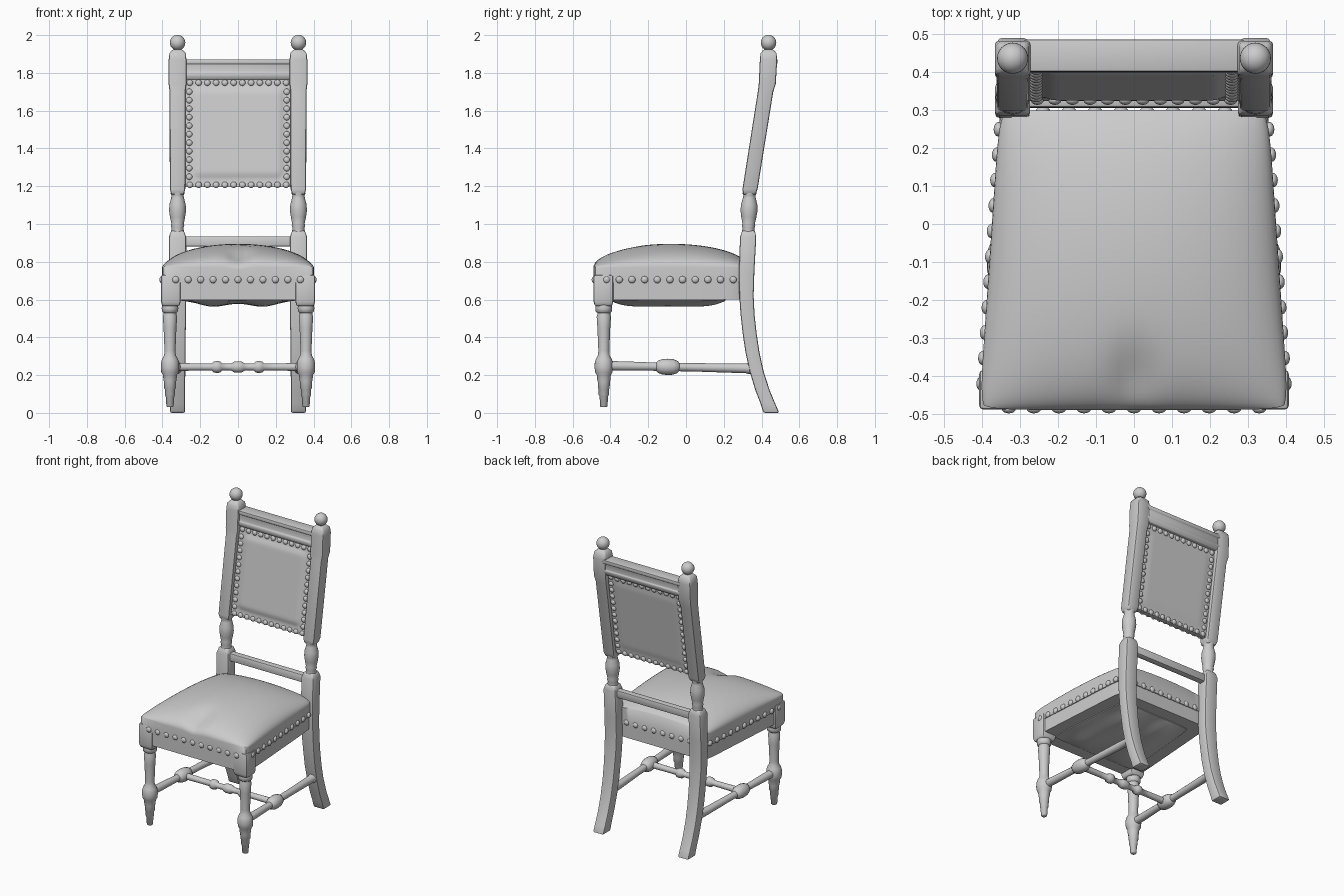
import bpy, bmesh, math
from mathutils import Vector, Matrix

if "Cube" in bpy.data.objects:
    bpy.data.objects.remove(bpy.data.objects["Cube"])


def finish(name, bm, angle=40):
    bmesh.ops.recalc_face_normals(bm, faces=bm.faces)
    me = bpy.data.meshes.new(name)
    bm.to_mesh(me)
    bm.free()
    ob = bpy.data.objects.new(name, me)
    bpy.context.collection.objects.link(ob)
    bpy.ops.object.select_all(action='DESELECT')
    ob.select_set(True)
    bpy.context.view_layer.objects.active = ob
    bpy.ops.object.shade_smooth_by_angle(angle=math.radians(angle))
    return ob


def skin(bm, rings):
    """Bridge a list of equal-length point rings and cap the ends."""
    vs = [[bm.verts.new(p) for p in r] for r in rings]
    n = len(vs[0])
    for a, b in zip(vs, vs[1:]):
        for i in range(n):
            bm.faces.new((a[i], a[(i + 1) % n], b[(i + 1) % n], b[i]))
    bm.faces.new(vs[0][::-1])
    bm.faces.new(vs[-1])


def bevel_sharp(bm, width):
    bmesh.ops.recalc_face_normals(bm, faces=bm.faces)
    edges = [e for e in bm.edges if e.calc_face_angle(0) > math.radians(40)]
    bmesh.ops.bevel(bm, geom=edges, offset=width, segments=2, profile=0.5, affect='EDGES')


def square_post(name, x, sections, width=0.01):
    """Sections: (z, y centre, half x, half y)."""
    bm = bmesh.new()
    skin(bm, [[(x + i * hx, y + j * hy, z) for i, j in ((-1, -1), (1, -1), (1, 1), (-1, 1))]
              for z, y, hx, hy in sections])
    bevel_sharp(bm, width)
    return finish(name, bm)


def turned(name, start, end, profile, sides=24):
    """Round turning between two points. Profile: (distance along 0-1, radius)."""
    a, d = Vector(start), Vector(end) - Vector(start)
    q = d.to_track_quat('Z', 'Y')
    bm = bmesh.new()
    skin(bm, [[a + d * t + q @ Vector((r * math.cos(k * math.tau / sides),
                                       r * math.sin(k * math.tau / sides), 0))
               for k in range(sides)] for t, r in profile])
    return finish(name, bm, 50)


def ball(bm, centre, r, normal=(0, 0, 1), flat=1.0, seg=12):
    rot = Vector(normal).to_track_quat('Z', 'Y').to_matrix().to_4x4()
    m = Matrix.Translation(centre) @ rot @ Matrix.Diagonal((r, r, r * flat, 1))
    bmesh.ops.create_uvsphere(bm, u_segments=seg, v_segments=seg // 2 + 2, radius=1, matrix=m)


def nails(name, items, r=0.019):
    bm = bmesh.new()
    for p, n in items:
        ball(bm, p, r, n, 0.65)
    finish(name, bm, 60)


def spread(a, b, n):
    return [a + (b - a) * i / (n - 1) for i in range(n)]


def half_width(y):
    return 0.408 - (y + 0.49) * 0.068


def back_y(z):
    """Centre line of the leaning backrest."""
    return 0.338 + (z - 1.18) * 0.16


def pillow(name, top, bottom, n=32):
    """Closed slab from two surface functions of (u, v) in -1..1."""
    bm = bmesh.new()
    t = [math.sin(math.pi * (i / n - 0.5)) for i in range(n + 1)]
    grids = [[[bm.verts.new(f(u, v)) for v in t] for u in t] for f in (top, bottom)]
    for g in grids:
        for i in range(n):
            for j in range(n):
                bm.faces.new((g[i][j], g[i + 1][j], g[i + 1][j + 1], g[i][j + 1]))
    rim = [(i, 0) for i in range(n)] + [(n, j) for j in range(n)] + \
          [(i, n) for i in range(n, 0, -1)] + [(0, j) for j in range(n, 0, -1)]
    for (i, j), (k, l) in zip(rim, rim[1:] + rim[:1]):
        bm.faces.new((grids[0][i][j], grids[0][k][l], grids[1][k][l], grids[1][i][j]))
    return finish(name, bm, 60)


# Seat cushion: trapezoid plan, crowned top, small crease at the front
def seat_xy(u, v, inset=0.0):
    y = -0.095 + 0.395 * v
    k = 1 - 0.03 * abs(u * v) ** 10
    return u * (half_width(y) - inset) * k, -0.095 + (0.395 - inset) * v * k


def seat_top(u, v):
    x, y = seat_xy(u, v)
    w = (y + 0.08) / 0.41
    dome = math.sqrt(max(0, 1 - u * u)) * math.sqrt(max(0, 1 - w * w))
    crease = 0.03 * math.exp(-(x / 0.05) ** 2 - ((y + 0.41) / 0.09) ** 2)
    return x, y, 0.77 + 0.125 * dome - crease


pillow("seat_cushion", seat_top, lambda u, v: (*seat_xy(u, v), 0.69))
pillow("seat_frame", lambda u, v: (*seat_xy(u, v, 0.006), 0.70),
       lambda u, v: (*seat_xy(u, v, 0.006), 0.60), 20)


# Sagging cloth under the seat
def sag(u, v):
    x, y = seat_xy(u, v, 0.09)
    edge = (1 - u ** 4) * (1 - v ** 4)
    return x, y, 0.595 - edge * (0.025 - 0.015 * math.cos(2.2 * math.pi * u) * (0.5 + v * v))


pillow("seat_underside", lambda u, v: (*seat_xy(u, v, 0.09), 0.61), sag, 24)

# Seat nails on all four sides
items = [((x, -0.487, 0.705), (0, -1, 0)) for x in spread(-0.33, 0.33, 11)]
items += [((x, 0.298, 0.705), (0, 1, 0)) for x in spread(-0.24, 0.24, 8)]
for s in (-1, 1):
    items += [((s * half_width(y), y, 0.705), (s, 0.07, 0)) for y in spread(-0.42, 0.25, 11)]
nails("seat_nails", items)

for s, side in ((-1, "left"), (1, "right")):
    # Front leg: square block over a turned leg
    square_post(f"{side}_front_leg_block", s * 0.356,
                [(0.565, -0.437, 0.046, 0.046), (0.59, -0.437, 0.052, 0.052),
                 (0.73, -0.437, 0.052, 0.052)])
    leg = [(0.03, 0.014), (0.035, 0.019), (0.09, 0.023), (0.095, 0.027), (0.125, 0.027),
           (0.13, 0.031), (0.165, 0.032), (0.175, 0.035), (0.20, 0.037), (0.215, 0.046),
           (0.24, 0.049), (0.265, 0.048), (0.285, 0.042), (0.305, 0.031), (0.33, 0.029),
           (0.45, 0.034), (0.51, 0.038), (0.52, 0.034), (0.53, 0.034), (0.537, 0.043),
           (0.555, 0.044), (0.58, 0.042)]
    turned(f"{side}_front_leg", (s * 0.36, -0.435, 0), (s * 0.36, -0.435, 1), leg)

    # Back post: curved leg, turned middle, leaning top and ball
    square_post(f"{side}_back_leg", s * 0.32,
                [(0, 0.452, 0.04, 0.042), (0.05, 0.433, 0.04, 0.039), (0.12, 0.405, 0.04, 0.038),
                 (0.22, 0.374, 0.041, 0.037), (0.32, 0.352, 0.042, 0.037),
                 (0.42, 0.337, 0.043, 0.037), (0.52, 0.326, 0.045, 0.037),
                 (0.62, 0.32, 0.046, 0.038), (0.75, 0.321, 0.046, 0.041),
                 (0.93, 0.329, 0.046, 0.043), (0.965, 0.331, 0.034, 0.034)])
    mid = [(0, 0.036), (0.12, 0.031), (0.17, 0.036), (0.22, 0.033), (0.36, 0.04), (0.5, 0.045),
           (0.64, 0.043), (0.78, 0.034), (0.84, 0.032), (0.88, 0.037), (0.93, 0.034), (1, 0.035)]
    turned(f"{side}_back_post_turning", (s * 0.32, 0.33, 0.95), (s * 0.32, 0.337, 1.19), mid)
    square_post(f"{side}_back_post", s * 0.32,
                [(1.155, 0.335, 0.033, 0.033), (1.185, 0.339, 0.041, 0.04),
                 (1.70, 0.421, 0.042, 0.041), (1.74, 0.43, 0.047, 0.045),
                 (1.87, 0.437, 0.047, 0.046), (1.905, 0.437, 0.043, 0.042),
                 (1.925, 0.437, 0.025, 0.025)])
    bm = bmesh.new()
    ball(bm, (s * 0.32, 0.437, 1.96), 0.041, seg=24)
    finish(f"{side}_finial_ball", bm, 60)

    # Side stretcher with a central knob
    bar = [(0, 0.024), (0.12, 0.025), (0.3, 0.022), (0.345, 0.022), (0.355, 0.032), (0.385, 0.041),
           (0.42, 0.043), (0.455, 0.041), (0.485, 0.032), (0.495, 0.022), (0.6, 0.022),
           (0.85, 0.025), (0.93, 0.025), (0.95, 0.03), (0.98, 0.03), (1, 0.025)]
    turned(f"{side}_side_stretcher", (s * 0.36, -0.435, 0.25), (s * 0.325, 0.37, 0.235), bar, 20)

# Cross stretcher with three beads
half = [(0, 0.021), (0.22, 0.019), (0.30, 0.019), (0.315, 0.029), (0.34, 0.032), (0.365, 0.029),
        (0.38, 0.018), (0.45, 0.019), (0.465, 0.027), (0.485, 0.03)]
turned("cross_stretcher", (-0.345, -0.1, 0.243), (0.345, -0.1, 0.243),
       half + [(1 - t, r) for t, r in half[::-1]], 20)

# Rails between the back posts
square_post("lower_back_rail", 0, [(0.882, 0.327, 0.29, 0.022), (0.935, 0.33, 0.29, 0.022)], 0.008)
square_post("top_rail", 0, [(1.765, 0.437, 0.29, 0.03), (1.785, 0.438, 0.29, 0.04),
                            (1.80, 0.44, 0.29, 0.04), (1.805, 0.44, 0.29, 0.034),
                            (1.845, 0.443, 0.29, 0.034), (1.85, 0.443, 0.29, 0.042),
                            (1.872, 0.444, 0.29, 0.042)], 0.004)


# Upholstered back panel, padded inside a flat border
def panel(side, pad):
    def f(u, v):
        x, z = 0.285 * u, 1.485 + 0.29 * v
        m = min(1, max(0, (0.25 - abs(x)) / 0.04)) * min(1, max(0, (0.25 - abs(z - 1.485)) / 0.04))
        return x, back_y(z) + side * (0.016 + pad * m * (3 - 2 * m) * m), z
    return f


pillow("back_panel", panel(-1, 0.012), panel(1, 0.004), 40)

# Panel nails on both faces
items = []
for s in (-1, 1):
    n = (0, s, -0.16 * s)
    spots = [(x, z) for z in (1.207, 1.748) for x in spread(-0.255, 0.255, 12)]
    spots += [(x, z) for x in (-0.258, 0.258) for z in spread(1.25, 1.70, 11)]
    items += [((x, back_y(z) + s * 0.017, z), n) for x, z in spots]
nails("back_panel_nails", items, 0.017)
